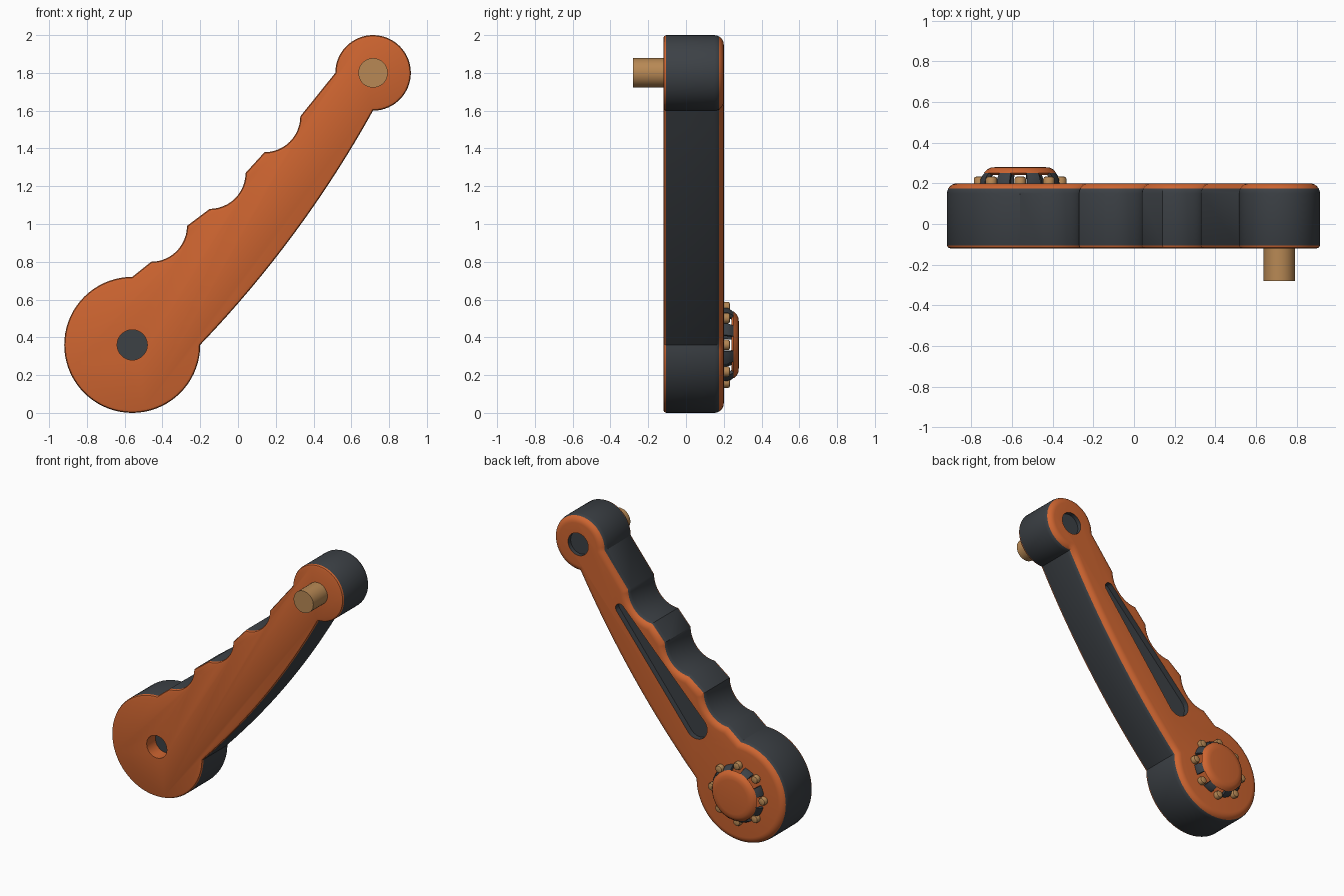
import bpy, bmesh
from math import sin, cos, pi, atan2, radians
from mathutils import Vector

if "Cube" in bpy.data.objects:
    bpy.data.objects.remove(bpy.data.objects["Cube"])


def material(name, rgb):
    m = bpy.data.materials.new(name)
    m.use_nodes = True
    m.diffuse_color = (*rgb, 1)
    m.node_tree.nodes["Principled BSDF"].inputs["Base Color"].default_value = (*rgb, 1)
    return m


ORANGE = material("orange", (0.62, 0.13, 0.03))
DARK = material("dark_grey", (0.045, 0.052, 0.06))
BRASS = material("brass", (0.48, 0.25, 0.09))

BIG, BIG_R = Vector((-0.56, 0.36)), 0.36
SMALL, SMALL_R = Vector((0.715, 1.8)), 0.2
FRONT, BACK = -0.12, 0.2


def arc(c, r, a0, a1, n):
    """Points on an arc in the x-z plane, angles in degrees."""
    steps = [radians(a0 + (a1 - a0) * i / n) for i in range(n + 1)]
    return [Vector((c[0] + r * cos(a), c[1] + r * sin(a))) for a in steps]


def inset(points, d):
    """Move a counter-clockwise outline inwards by d."""
    out = []
    for i, p in enumerate(points):
        e0 = (p - points[i - 1]).normalized()
        e1 = (points[(i + 1) % len(points)] - p).normalized()
        n0, n1 = Vector((-e0.y, e0.x)), Vector((-e1.y, e1.x))
        out.append(p + (n0 + n1) * d / (1 + n0.dot(n1)))
    return out


def loft(name, points, sections, mats, rule):
    """Stack inset copies of an outline along y; rule(face) picks the material."""
    bm = bmesh.new()
    rings = [[bm.verts.new((p.x, y, p.y)) for p in inset(points, d)] for d, y in sections]
    for r0, r1 in zip(rings, rings[1:]):
        for i in range(len(r0)):
            bm.faces.new((r0[i - 1], r0[i], r1[i], r1[i - 1]))
    bm.faces.new(rings[0])
    bm.faces.new(rings[-1])
    bmesh.ops.recalc_face_normals(bm, faces=bm.faces)
    for f in bm.faces:
        f.material_index = rule(f)
    return finish(name, bm, mats)


def finish(name, bm, mats):
    me = bpy.data.meshes.new(name)
    bm.to_mesh(me)
    bm.free()
    for m in mats:
        me.materials.append(m)
    ob = bpy.data.objects.new(name, me)
    bpy.context.collection.objects.link(ob)
    return ob


def activate(ob):
    bpy.ops.object.select_all(action='DESELECT')
    ob.select_set(True)
    bpy.context.view_layer.objects.active = ob


def smooth(ob):
    activate(ob)
    bpy.ops.object.shade_smooth_by_angle(angle=radians(35))


def cut(ob, cutter):
    mod = ob.modifiers.new("cut", 'BOOLEAN')
    mod.operation, mod.solver, mod.object = 'DIFFERENCE', 'EXACT', cutter
    activate(ob)
    bpy.ops.object.modifier_apply(modifier=mod.name)
    bpy.data.objects.remove(cutter)


# Handle outline: large round end, bowed lower edge, small round end, finger grips
outline = arc(BIG, BIG_R, 90, 360, 54)
start, end = outline[-1], SMALL + Vector((0, -SMALL_R))
side = end - start
bow = Vector((side.y, -side.x)).normalized() * 0.05
outline += [start + side * t + bow * 4 * t * (1 - t) for t in (i / 16 for i in range(1, 16))]
outline += arc(SMALL, SMALL_R, -90, 180, 44)
for centre in ((0.14, 1.57), (-0.15, 1.27), (-0.46, 0.99)):
    outline += arc(centre, 0.19, 0, -90, 12)

# Handle body, with a small front chamfer and a wide rounded back edge
ROUND = 0.05
sections = [(0.016, FRONT), (0.005, FRONT + 0.004), (0, FRONT + 0.015)]
sections += [(ROUND * (1 - cos(a)), BACK - ROUND * (1 - sin(a)))
             for a in (i * pi / 12 for i in range(7))]


def shell_rule(f):
    y = f.calc_center_median().y
    return 0 if y > 0.174 or y < FRONT + 0.014 else 1


body = loft("handle", outline, sections, [ORANGE, DARK], shell_rule)

# Front axle hole: orange wall with a dark floor
cut(body, loft("hole_cutter", arc(BIG, 0.08, 0, 350, 35), [(0, FRONT - 0.1), (0, FRONT + 0.1)],
               [ORANGE, DARK], lambda f: 1 if abs(f.normal.y) > 0.5 else 0))

# Dark recess behind the pin
cut(body, loft("recess_cutter", arc(SMALL, 0.08, 0, 350, 35), [(0, BACK - 0.03), (0, BACK + 0.1)],
               [ORANGE, DARK], lambda f: 1))

# Long tapered slot on the back
axis = SMALL - BIG
tilt = atan2(axis.y, axis.x) * 180 / pi
slot = arc(BIG + axis * 0.265, 0.085, tilt + 90, tilt + 270, 20)
slot += arc(BIG + axis * 0.74, 0.035, tilt - 90, tilt + 90, 14)
cut(body, loft("slot_cutter", slot, [(0, BACK - 0.04), (0, BACK + 0.1)],
               [ORANGE, DARK], lambda f: 1))
smooth(body)

# Pin on the small end
smooth(loft("pin", arc(SMALL, 0.078, 0, 350, 35), [(0, -0.28), (0, FRONT + 0.02)],
            [BRASS], lambda f: 0))

# Domed cage on the back of the large end: orange cap on eight dark ribs
SEG = 72
profile = [(0.2, BACK - 0.005), (0.197, 0.222), (0.187, 0.24), (0.177, 0.252),
           (0.163, 0.268), (0.145, 0.277), (0.12, 0.28)]
bm = bmesh.new()
rings = []
for r, y in profile:
    rings.append([bm.verts.new((BIG.x + r * cos(2 * pi * i / SEG), y,
                                BIG.y + r * sin(2 * pi * i / SEG))) for i in range(SEG)])
for k in range(len(rings) - 1):
    for i in range(SEG):
        # windows are centred on every 45 degrees and stop below the cap
        if k < 3 and (i + 2) % 9 < 5:
            continue
        j = (i + 1) % SEG
        f = bm.faces.new((rings[k][i], rings[k][j], rings[k + 1][j], rings[k + 1][i]))
        f.material_index = 1 if k < 3 else 0
bm.faces.new(rings[-1])
bmesh.ops.delete(bm, geom=[v for v in bm.verts if not v.link_faces], context='VERTS')
bmesh.ops.recalc_face_normals(bm, faces=bm.faces)
cap = max(bm.faces, key=lambda f: f.calc_area())
if cap.normal.y < 0:
    bmesh.ops.reverse_faces(bm, faces=bm.faces)
cage = finish("dome_cage", bm, [ORANGE, DARK])
thick = cage.modifiers.new("thickness", 'SOLIDIFY')
thick.thickness, thick.offset = 0.018, -1
activate(cage)
bpy.ops.object.modifier_apply(modifier=thick.name)
smooth(cage)

# Eight small studs around the cage
for i in range(8):
    c = BIG + Vector((cos(i * pi / 4), sin(i * pi / 4))) * 0.2
    smooth(loft("stud_%d" % (i + 1), arc(c, 0.028, 0, 337.5, 15),
                [(0, BACK - 0.01), (0, 0.222), (0.004, 0.23), (0.013, 0.234)],
                [BRASS], lambda f: 0))
